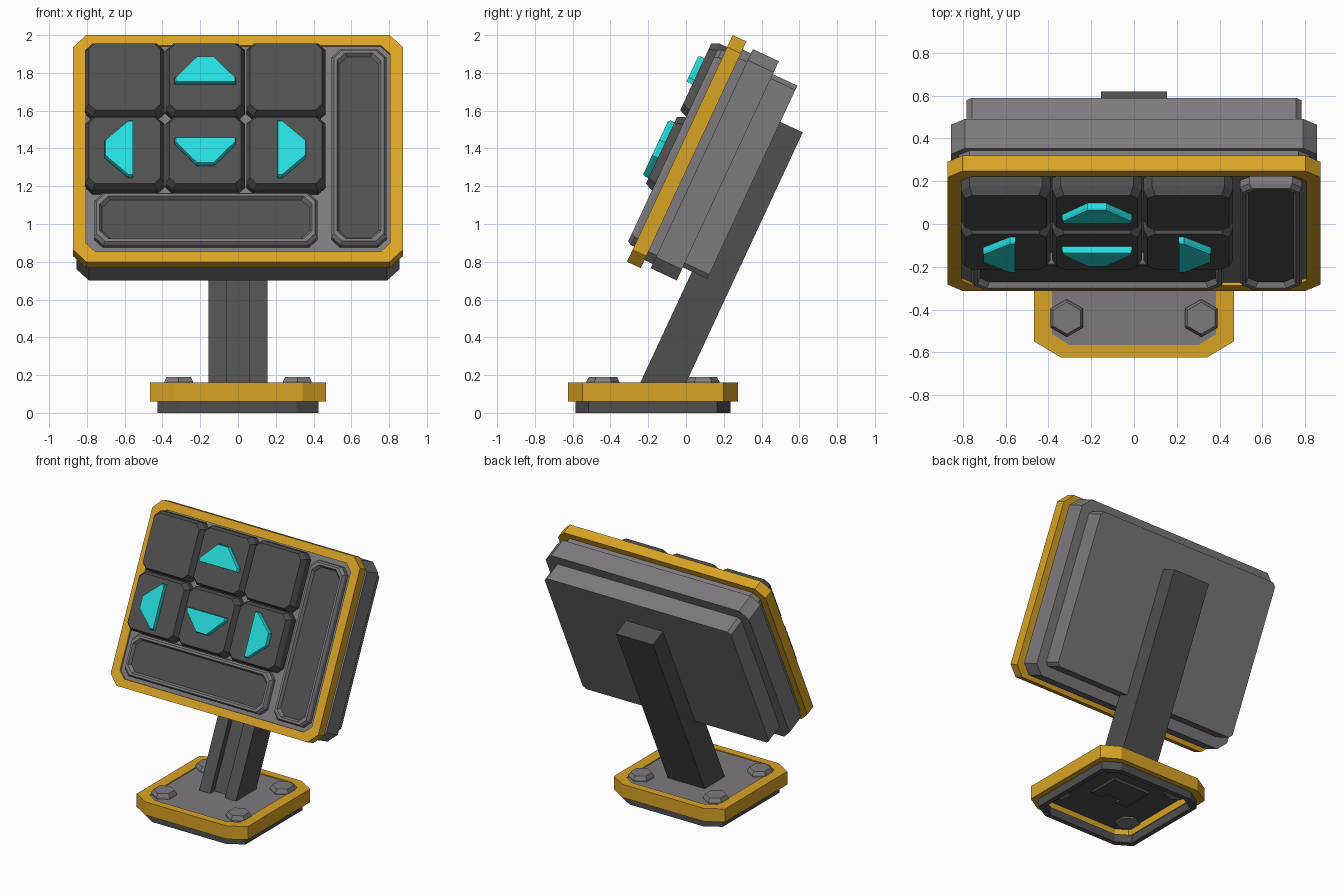
import bpy, bmesh
from math import radians, sin, cos, pi
from mathutils import Matrix

cube = bpy.data.objects.get("Cube")
if cube:
    bpy.data.objects.remove(cube, do_unlink=True)


def material(name, rgb):
    m = bpy.data.materials.new(name)
    m.use_nodes = True
    m.diffuse_color = (*rgb, 1)
    m.node_tree.nodes["Principled BSDF"].inputs["Base Color"].default_value = (*rgb, 1)
    return m


YELLOW = material("amber yellow", (0.70, 0.37, 0.018))
GREY = material("warm grey", (0.205, 0.195, 0.208))
DARK = material("charcoal", (0.08, 0.08, 0.08))
CYAN = material("bright cyan", (0.02, 0.72, 0.73))

# Panel space: x across, y up the tilted face, z out of the face
PANEL = Matrix.Translation((0, -0.0325, 1.40)) @ Matrix.Rotation(radians(65), 4, 'X')
BASE = Matrix.Translation((0, -0.175, 0))


def rect(w, h, cx, cy, z, at=(0, 0)):
    """Rectangle of half size w, h with cut corners."""
    pts = [(w, h - cy), (w - cx, h), (cx - w, h), (-w, h - cy),
           (-w, cy - h), (cx - w, -h), (w - cx, -h), (w, cy - h)]
    return [(x + at[0], y + at[1], z) for x, y in pts]


def loft(name, sections, mat, space, ring=False, end_mat=None):
    """Bridge matching outlines; cap both ends, or wrap round into a ring."""
    bm = bmesh.new()
    loops = [[bm.verts.new(p) for p in s] for s in sections]
    n = len(loops[0])
    pairs = list(zip(loops, loops[1:]))
    if ring:
        pairs.append((loops[-1], loops[0]))
    for a, b in pairs:
        for i in range(n):
            j = (i + 1) % n
            bm.faces.new((a[i], a[j], b[j], b[i]))
    if not ring:
        bm.faces.new(loops[0][::-1])
        end = bm.faces.new(loops[-1])
        if end_mat:
            end.material_index = 1
    bmesh.ops.recalc_face_normals(bm, faces=bm.faces)
    mesh = bpy.data.meshes.new(name)
    bm.to_mesh(mesh)
    bm.free()
    mesh.materials.append(mat)
    if end_mat:
        mesh.materials.append(end_mat)
    obj = bpy.data.objects.new(name, mesh)
    obj.matrix_world = space
    bpy.context.collection.objects.link(obj)
    return obj


def slab(name, w, h, cx, cy, z0, z1, mat, space):
    return loft(name, [rect(w, h, cx, cy, z0), rect(w, h, cx, cy, z1)], mat, space)


def frame(name, outer, inner, z0, z1, mat, space):
    return loft(name, [rect(*outer, z0), rect(*outer, z1),
                       rect(*inner, z1), rect(*inner, z0)], mat, space, ring=True)


# Panel frame, face plate and stepped housing
frame("panel_frame", (0.873, 0.662, 0.07, 0.07), (0.806, 0.602, 0.05, 0.05),
      -0.08, 0, YELLOW, PANEL)
slab("face_plate", 0.82, 0.615, 0.05, 0.05, -0.13, -0.015, GREY, PANEL)
slab("housing_front", 0.855, 0.64, 0.065, 0.065, -0.28, -0.128, GREY, PANEL)
slab("housing_back", 0.783, 0.564, 0.025, 0.025, -0.423, -0.28, GREY, PANEL)


# Recessed trays below and beside the keys
def tray(name, w, h, at):
    steps = [(0, -0.03), (0, 0.02), (0.012, 0.04), (0.028, 0.04), (0.04, 0.016)]
    loft(name, [rect(w - s, h - s, 0.045, 0.045, z, at) for s, z in steps],
         GREY, PANEL, end_mat=DARK)


tray("bottom_tray", 0.59, 0.152, (-0.17, -0.421))
tray("side_tray", 0.145, 0.57, (0.64, -0.002))

# Keys with bevelled tops
COLUMNS, ROWS = (-0.60, -0.173, 0.254), (0.38, -0.05)
for r, y in enumerate(ROWS):
    for c, x in enumerate(COLUMNS):
        loft(f"key_{r + 1}_{c + 1}",
             [rect(0.21, 0.212, 0.04, 0.04, -0.03, (x, y)),
              rect(0.21, 0.212, 0.04, 0.04, 0.045, (x, y)),
              rect(0.19, 0.195, 0.035, 0.035, 0.084, (x, y))], DARK, PANEL)

# Raised arrows: one outline turned to four directions
ARROW = [(-0.163, -0.045), (0.163, -0.045), (0.163, -0.02),
         (0.045, 0.107), (-0.045, 0.107), (-0.163, -0.02)]


def arrow(name, at, turn):
    a = radians(turn)

    def outline(k, z):
        return [(at[0] + k * (x * cos(a) - y * sin(a)),
                 at[1] + k * (x * sin(a) + y * cos(a)), z) for x, y in ARROW]
    loft(name, [outline(1, 0.08), outline(1, 0.105), outline(0.96, 0.118)], CYAN, PANEL)


arrow("up_arrow", (COLUMNS[1], ROWS[0]), 0)
arrow("left_arrow", (COLUMNS[0], ROWS[1]), 90)
arrow("down_arrow", (COLUMNS[1], ROWS[1] + 0.015), 180)
arrow("right_arrow", (COLUMNS[2], ROWS[1]), -90)

# Tilted arm with a front groove, its foot cut level
front, back, floor = -0.334, -0.554, -0.38
ARM = [(-0.155, back), (0.155, back), (0.155, front), (0.062, front),
       (0.062, floor), (-0.062, floor), (-0.062, front), (-0.155, front)]
s, c = sin(radians(25)), cos(radians(25))
loft("arm", [[(x, (0.10 - 1.40 - s * z) / c, z) for x, z in ARM],
             [(x, 0.352, z) for x, z in ARM]], DARK, PANEL)

# Base: hollow foot, yellow rim, top plate and dark underside
frame("base_foot", (0.425, 0.41, 0.115, 0.07), (0.39, 0.375, 0.105, 0.065),
      0, 0.062, DARK, BASE)
frame("base_rim", (0.467, 0.449, 0.125, 0.075), (0.383, 0.39, 0.08, 0.05),
      0.06, 0.16, YELLOW, BASE)
slab("base_plate", 0.40, 0.405, 0.08, 0.05, 0.125, 0.153, GREY, BASE)
slab("base_underside", 0.39, 0.395, 0.08, 0.05, 0.115, 0.125, DARK, BASE)

# Hex bolts at the four corners
for sx, side in ((1, "left"), (-1, "right")):
    for sy, end in ((1, "back"), (-1, "front")):
        def hexagon(r, z):
            return [(sx * 0.314 + r * sin(i * pi / 3),
                     sy * 0.265 + r * cos(i * pi / 3), z) for i in range(6)]
        loft(f"{end}_{side}_bolt", [hexagon(0.088, 0.105), hexagon(0.088, 0.165),
                                    hexagon(0.074, 0.19)], GREY, BASE)
